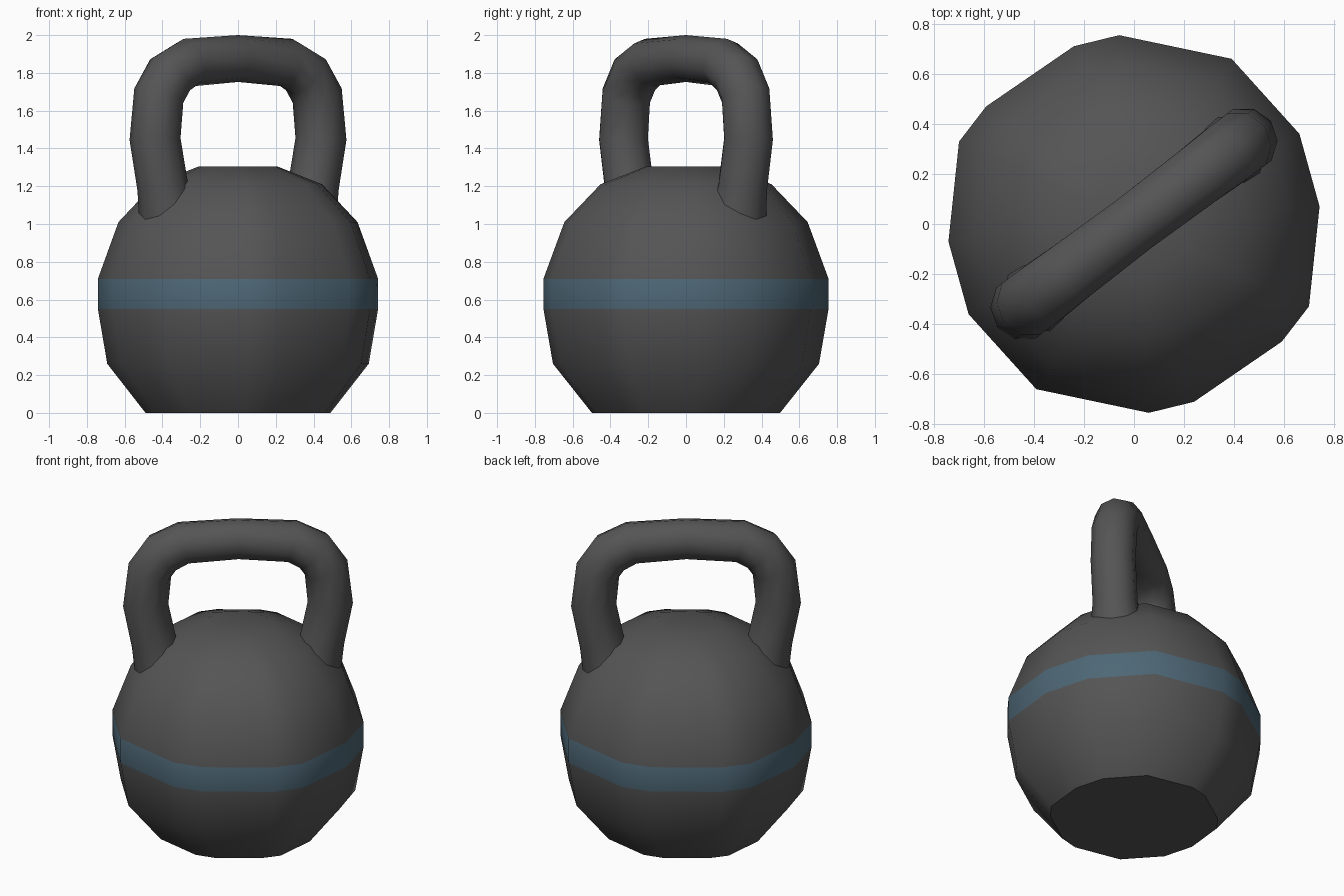
import bpy, bmesh, math
from mathutils import Vector

if "Cube" in bpy.data.objects:
    bpy.data.objects.remove(bpy.data.objects["Cube"])


def material(name, rgb):
    m = bpy.data.materials.new(name)
    m.diffuse_color = (*rgb, 1)
    m.use_nodes = True
    m.node_tree.nodes["Principled BSDF"].inputs["Base Color"].default_value = m.diffuse_color
    return m


iron = material("dark iron", (0.09, 0.09, 0.09))
blue = material("blue grey band", (0.075, 0.135, 0.18))


def loft(name, rings, mats, angle):
    """Skin a list of vertex rings into a closed, capped object."""
    bm = bmesh.new()
    loops = [[bm.verts.new(p) for p in ring] for ring in rings]
    n = len(loops[0])
    for a, b in zip(loops, loops[1:]):
        for i in range(n):
            j = (i + 1) % n
            bm.faces.new((a[i], a[j], b[j], b[i]))
    bm.faces.new(loops[0][::-1])
    bm.faces.new(loops[-1])
    bmesh.ops.recalc_face_normals(bm, faces=bm.faces[:])
    me = bpy.data.meshes.new(name)
    bm.to_mesh(me)
    bm.free()
    for m in mats:
        me.materials.append(m)
    ob = bpy.data.objects.new(name, me)
    bpy.context.collection.objects.link(ob)
    bpy.ops.object.select_all(action='DESELECT')
    ob.select_set(True)
    bpy.context.view_layer.objects.active = ob
    bpy.ops.object.shade_smooth_by_angle(angle=math.radians(angle))
    return ob


# Body: uneven 14-sided outline, repeated by a half turn
half = [(-71.3, .75), (-38.5, .755), (-25.2, .773), (5.4, .745),
        (28.6, .753), (59.4, .767), (94.5, .757)]
outline = [(math.radians(a + t), r / .75) for t in (0, 180) for a, r in half]
outline.sort()
profile = [(0, .495), (.26, .70), (.55, .75), (.71, .75),
           (1.01, .64), (1.21, .45), (1.305, .21)]
body = loft("body", [[(r * k * math.cos(a), r * k * math.sin(a), z)
                      for a, k in outline] for z, r in profile],
            [iron, blue], 40)

# Painted band around the widest part
for p in body.data.polygons:
    if .55 < p.center.z < .71:
        p.material_index = 1

# Handle: tube swept along a mirrored arch, turned about z
side = [(.44, 1.0, .17), (.475, 1.09, .15), (.50, 1.2, .135), (.55, 1.45, .135),
        (.525, 1.68, .135), (.45, 1.79, .135), (.325, 1.855, .13)]
path = side + [(0, 1.876, .124)] + [(-u, z, r) for u, z, r in reversed(side)]
turn = math.radians(37)
along = Vector((math.cos(turn), math.sin(turn), 0))
across = Vector((-math.sin(turn), math.cos(turn), 0))
up = Vector((0, 0, 1))
pts = [along * u + up * z for u, z, r in path]
rings = []
for i, p in enumerate(pts):
    d0 = (p - pts[max(i - 1, 0)]).normalized()
    d1 = (pts[min(i + 1, len(pts) - 1)] - p).normalized()
    normal = across.cross((d0 + d1).normalized())
    r = path[i][2]
    rings.append([p + r * (normal * math.cos(t) + across * math.sin(t))
                  for t in (math.tau * k / 10 for k in range(10))])
loft("handle", rings, [iron], 60)
